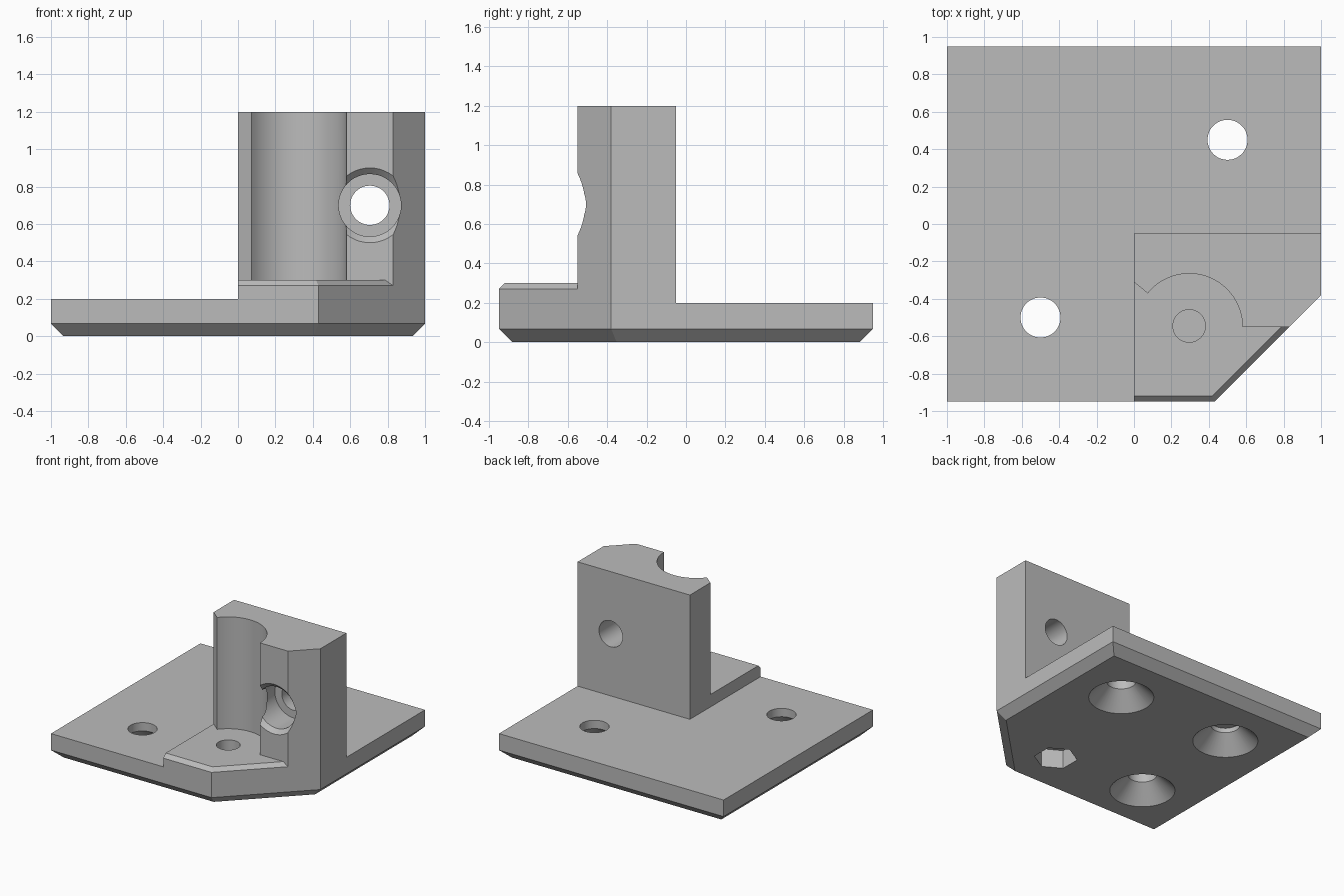
import bpy, bmesh, math
from mathutils import Matrix, Vector

cube = bpy.data.objects.get("Cube")
if cube:
    bpy.data.objects.remove(cube, do_unlink=True)

grey = bpy.data.materials.new("plain_grey")
grey.use_nodes = True
colour = (0.5, 0.5, 0.5, 1)
grey.diffuse_color = colour
grey.node_tree.nodes["Principled BSDF"].inputs["Base Color"].default_value = colour


def finish(bm, name):
    bmesh.ops.recalc_face_normals(bm, faces=bm.faces[:])
    mesh = bpy.data.meshes.new(name)
    bm.to_mesh(mesh)
    bm.free()
    mesh.materials.append(grey)
    obj = bpy.data.objects.new(name, mesh)
    bpy.context.collection.objects.link(obj)
    return obj


def loft(name, layers):
    """Solid through stacked (outline, height) layers with flat end caps."""
    bm = bmesh.new()
    rings = [[bm.verts.new((x, y, z)) for x, y in outline] for outline, z in layers]
    for low, high in zip(rings, rings[1:]):
        n = len(low)
        for i in range(n):
            j = (i + 1) % n
            bm.faces.new((low[i], low[j], high[j], high[i]))
    bm.faces.new(rings[0])
    bm.faces.new(rings[-1])
    return finish(bm, name)


def circle(radius, centre=(0, 0), sides=48, turn=0):
    return [(centre[0] + radius * math.cos(turn + math.tau * i / sides),
             centre[1] + radius * math.sin(turn + math.tau * i / sides)) for i in range(sides)]


def turned(name, centre, steps, **kw):
    """Stepped round (or polygonal) cutter from (radius, height) pairs."""
    return loft(name, [(circle(r, centre, **kw), z) for r, z in steps])


def combine(target, tool, operation):
    mod = target.modifiers.new(operation.lower(), 'BOOLEAN')
    mod.operation = operation
    mod.solver = 'EXACT'
    mod.object = tool
    bpy.context.view_layer.objects.active = target
    bpy.ops.object.modifier_apply(modifier=mod.name)
    bpy.data.objects.remove(tool, do_unlink=True)


def merge_flat(obj):
    bm = bmesh.new()
    bm.from_mesh(obj.data)
    bmesh.ops.remove_doubles(bm, verts=bm.verts[:], dist=0.0002)
    bmesh.ops.dissolve_limit(bm, angle_limit=math.radians(1), verts=bm.verts[:], edges=bm.edges[:])
    bm.to_mesh(obj.data)
    bm.free()


# Base plate with one clipped corner and a bevelled underside
def plate_outline(inset):
    x, y = 1 - inset, 0.95 - inset
    diagonal = 1.38 - inset * math.sqrt(2)
    return [(-x, -y), (diagonal - y, -y), (x, x - diagonal), (x, y), (-x, y)]


bracket = loft("corner_bracket", [(plate_outline(0.067), 0), (plate_outline(0), 0.067),
                                  (plate_outline(0), 0.2)])


# Raised step with a bevelled front edge
def step_outline(inset):
    y = 0.95 - inset
    diagonal = 1.38 - inset * math.sqrt(2)
    return [(0, -y), (diagonal - y, -y), (1, 1 - diagonal), (1, -0.05), (0, -0.05)]


step = loft("raised_step", [(step_outline(0), 0.1), (step_outline(0), 0.27),
                            (step_outline(0.03), 0.3)])
combine(bracket, step, 'UNION')

# Upright block with a round channel in its front
channel, radius, arc_end, segments = Vector((0.295, -0.55)), 0.285, math.radians(141), 28
arc = [(channel.x + radius * math.cos(arc_end * (1 - i / segments)),
        channel.y + radius * math.sin(arc_end * (1 - i / segments))) for i in range(segments + 1)]
block = [(0, -0.05), (0, -0.31)] + arc + [(0.83, -0.55), (1, -0.38), (1, -0.05)]
combine(bracket, loft("upright_block", [(block, 0.15), (block, 1.2)]), 'UNION')
merge_flat(bracket)

# Countersunk screw holes through the plate, and one blind one
for x, y, top in ((0.5, 0.45, 0.3), (-0.5, -0.5, 0.3), (-0.5, 0.45, 0.17)):
    cutter = turned("screw_hole", (x, y), [(0.26, -0.02), (0.107, 0.133), (0.107, top)])
    combine(bracket, cutter, 'DIFFERENCE')

# Blind pin hole in the step, with a hexagonal nut pocket below it
pin = (0.295, -0.545)
combine(bracket, turned("pin_hole", pin, [(0.087, 0.17), (0.087, 0.4)]), 'DIFFERENCE')
combine(bracket, turned("nut_pocket", pin, [(0.16, -0.1), (0.16, 0.15)],
                        sides=6, turn=math.pi / 6), 'DIFFERENCE')

# Cross hole through the block, recessed and flared at the front
cross = turned("cross_hole", (0, 0), [(0.25, -0.6), (0.167, -0.517), (0.167, -0.3),
                                      (0.105, -0.3), (0.105, 0.1)])
cross.data.transform(Matrix.Translation((0.705, 0, 0.7)) @ Matrix.Rotation(-math.pi / 2, 4, 'X'))
combine(bracket, cross, 'DIFFERENCE')

# Smooth the round walls and keep the edges crisp
bpy.ops.object.select_all(action='DESELECT')
bracket.select_set(True)
bpy.context.view_layer.objects.active = bracket
bpy.ops.object.shade_smooth_by_angle(angle=math.radians(25))
